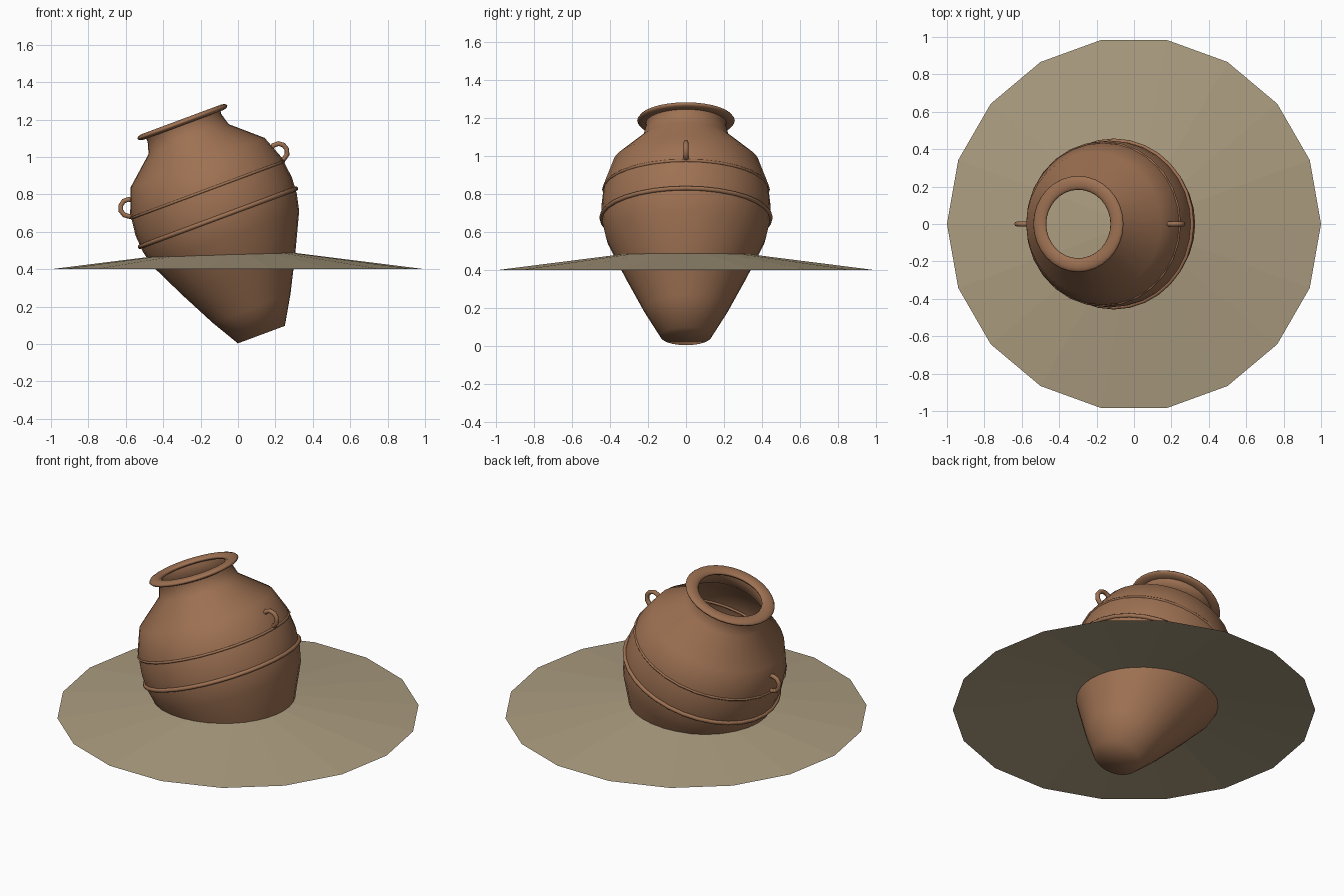
import bpy, bmesh, math
from mathutils import Matrix

cube = bpy.data.objects.get("Cube")
if cube:
    bpy.data.objects.remove(cube, do_unlink=True)


def make_material(name, color):
    mat = bpy.data.materials.new(name)
    mat.use_nodes = True
    mat.diffuse_color = color
    mat.node_tree.nodes["Principled BSDF"].inputs["Base Color"].default_value = color
    return mat


clay = make_material("clay brown", (0.34, 0.165, 0.085, 1))
sand = make_material("sand", (0.41, 0.335, 0.215, 1))

# Leaning frame of the jar: its local z is the jar's axis
LEAN = Matrix.Translation((0.125, 0, 0.05)) @ Matrix.Rotation(math.radians(-20.4), 4, 'Y')


def finish(obj, name, mat, matrix=Matrix()):
    obj.name = obj.data.name = name
    obj.data.materials.append(mat)
    obj.matrix_world = matrix
    return obj


def lathe(name, profile, steps, mat, matrix):
    """Turn (radius, height) points around z."""
    bm = bmesh.new()
    verts = [bm.verts.new((r, 0, z)) for r, z in profile]
    edges = [bm.edges.new(pair) for pair in zip(verts, verts[1:])]
    bmesh.ops.spin(bm, geom=verts + edges, cent=(0, 0, 0), axis=(0, 0, 1),
                   angle=2 * math.pi, steps=steps, use_merge=True)
    bmesh.ops.remove_doubles(bm, verts=bm.verts, dist=0.0005)
    bmesh.ops.recalc_face_normals(bm, faces=bm.faces)
    mesh = bpy.data.meshes.new(name)
    bm.to_mesh(mesh)
    bm.free()
    obj = bpy.data.objects.new(name, mesh)
    bpy.context.collection.objects.link(obj)
    return finish(obj, name, mat, matrix)


def ring(name, major, minor, segments, sides, matrix):
    bpy.ops.mesh.primitive_torus_add(major_radius=major, minor_radius=minor,
                                     major_segments=segments, minor_segments=sides)
    obj = finish(bpy.context.object, name, clay, matrix)
    obj.data.shade_smooth()
    return obj


# Jar: closed base, swelling body, sloping shoulder, short neck
body = lathe("jar_body", [
    (0, 0), (0.134, 0), (0.222, 0.15), (0.323, 0.347), (0.42, 0.55),
    (0.44, 0.64), (0.446, 0.73), (0.432, 0.85), (0.383, 0.98),
    (0.229, 1.115), (0.21, 1.18), (0.215, 1.21)], 32, clay, LEAN)
body.data.shade_smooth()

# Flattened lip around the mouth
ring("jar_lip", 0.22, 0.037, 32, 10,
     LEAN @ Matrix.Translation((0, 0, 1.212)) @ Matrix.Diagonal((1, 1, 0.45, 1)))

# Raised bands around the body
ring("wide_band", 0.445, 0.012, 32, 8, LEAN @ Matrix.Translation((0, 0, 0.667)))
ring("thin_band", 0.434, 0.008, 28, 6, LEAN @ Matrix.Translation((0, 0, 0.826)))

# Loop handles on both sides
for side, name in ((1, "left_handle"), (-1, "right_handle")):
    ring(name, 0.046, 0.013, 10, 8,
         LEAN @ Matrix.Translation((side * 0.427, 0, 0.882)) @ Matrix.Rotation(math.pi / 2, 4, 'X'))

# Low mound of ground: an open, shallow cone
lathe("ground_mound", [(1, 0.4), (0, 0.525)], 18, sand, Matrix())
